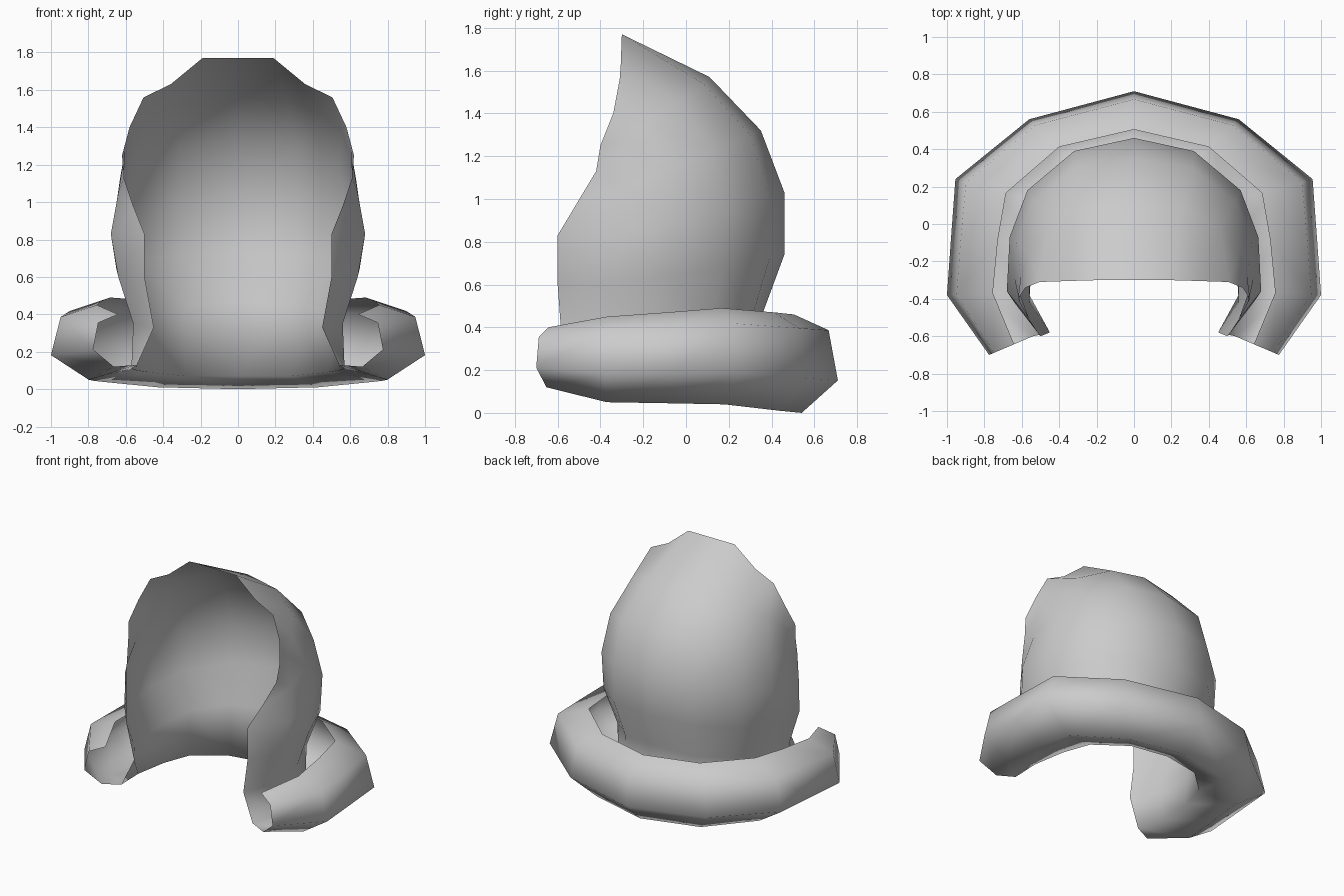
import bpy
from mathutils import Vector


def loft(name, rows):
    """Bridge half rows of points with quads, mirror across x and shade smooth."""
    n = len(rows[0])
    verts = [p for row in rows for p in row]
    faces = []
    for r in range(len(rows) - 1):
        for c in range(n - 1):
            a, b = r * n + c, (r + 1) * n + c
            faces.append((a, a + 1, b + 1, b))
    mesh = bpy.data.meshes.new(name)
    mesh.from_pydata(verts, [], faces)
    obj = bpy.data.objects.new(name, mesh)
    bpy.context.collection.objects.link(obj)
    mesh.polygons.foreach_set("use_smooth", [True] * len(mesh.polygons))
    mod = obj.modifiers.new("mirror", 'MIRROR')
    mod.use_clip = True
    mod.merge_threshold = 0.001
    return obj


# Hood shell: half rows from the neck up, each from back centre to the face opening
hood_rows = [
    [(0, .35, .07), (.28, .30, .07), (.48, .11, .09), (.54, -.10, .10), (.57, -.36, .11), (.54, -.60, .13)],
    [(0, .36, .47), (.28, .31, .45), (.48, .12, .42), (.56, -.10, .38), (.56, -.42, .35), (.45, -.58, .33)],
    [(0, .46, .74), (.32, .39, .72), (.56, .17, .68), (.65, -.10, .64), (.64, -.42, .60), (.50, -.60, .60)],
    [(0, .46, 1.03), (.32, .39, 1.01), (.57, .18, .95), (.665, -.07, .89), (.68, -.36, .83), (.50, -.60, .83)],
    [(0, .35, 1.32), (.315, .30, 1.30), (.54, .12, 1.22), (.63, -.10, 1.13), (.64, -.29, 1.05), (.61, -.42, 1.13)],
    [(0, .11, 1.57), (.265, .08, 1.54), (.46, -.03, 1.46), (.56, -.17, 1.37), (.605, -.28, 1.27), (.62, -.40, 1.25)],
    [(0, -.30, 1.77), (.19, -.30, 1.77), (.36, -.305, 1.63), (.505, -.31, 1.56), (.58, -.34, 1.40), (.62, -.40, 1.25)],
]
# Keep the brow rows evenly spaced along the face opening
hood_rows[4][5] = (.56, -.51, .98)
hood_rows[5][5] = (.61, -.42, 1.13)

# Rolled collar: the neck edge flares out and curls up to a free inner lip
section = [(.43, 1), (.88, .84), (1, .33), (.53, 0)]  # (across, up) from lip to underside
stations = [  # outer xy, bottom z, top z, one for each neck point
    ((0, .71), 0, .46),
    ((.56, .56), .01, .47),
    ((.955, .24), .04, .49),
    ((.978, -.07), .045, .47),
    ((1.0, -.38), .05, .45),
    ((.775, -.70), .12, .40),
]
collar_rows = []
for u, v in section:
    row = []
    for neck, (outer, z0, z1) in zip(hood_rows[0], stations):
        p = Vector(neck[:2]).lerp(Vector(outer), u)
        row.append((p.x, p.y, z0 + (z1 - z0) * v))
    collar_rows.append(row)

loft("hood_with_rolled_collar", collar_rows + hood_rows)
